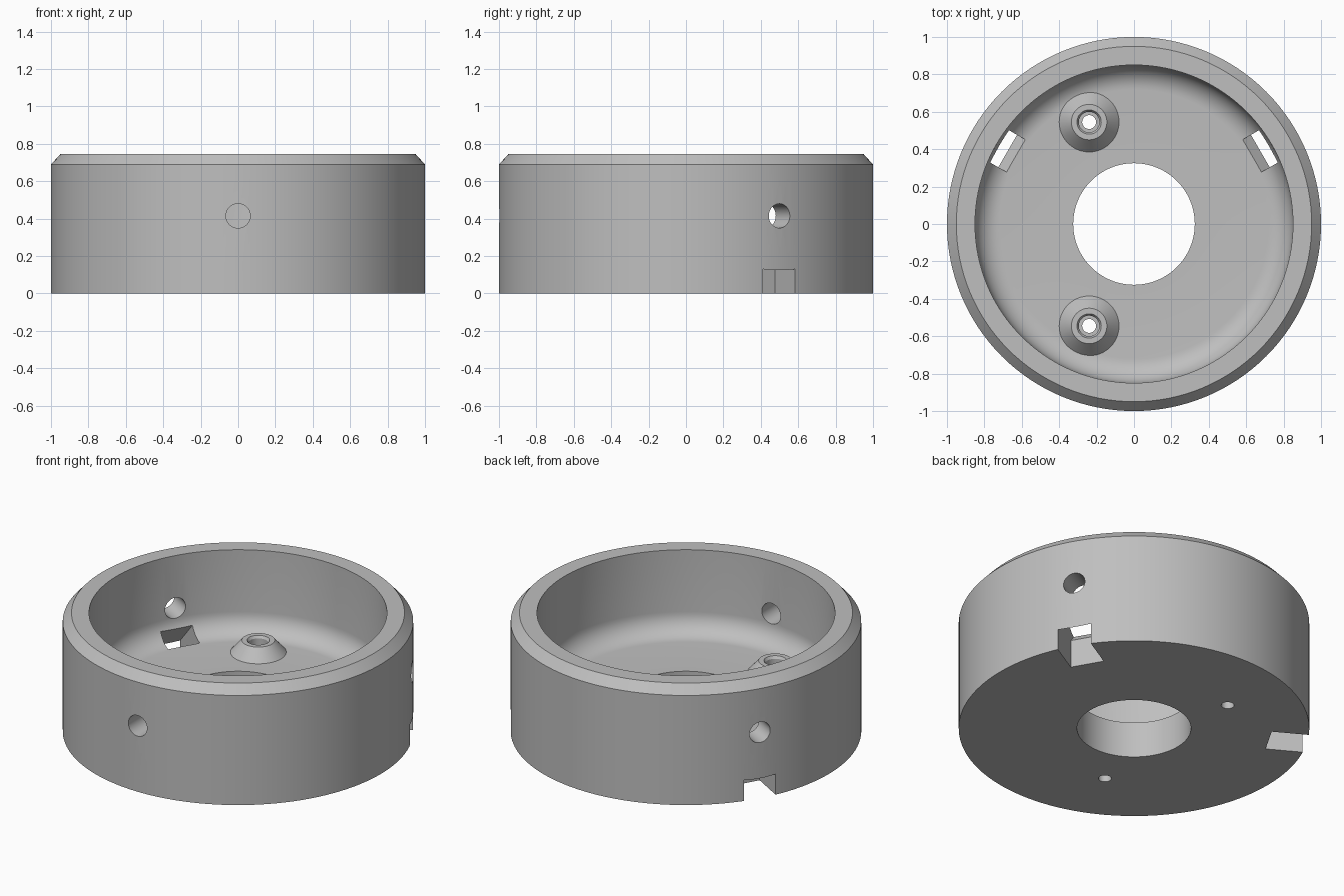
import bpy
import bmesh
from math import pi, cos, sin, radians
from mathutils import Matrix, Vector

if "Cube" in bpy.data.objects:
    bpy.data.objects.remove(bpy.data.objects["Cube"])

grey = bpy.data.materials.new("plain_grey")
grey.use_nodes = True
colour = (0.52, 0.52, 0.52, 1)
grey.diffuse_color = colour
grey.node_tree.nodes["Principled BSDF"].inputs["Base Color"].default_value = colour

FLOOR = 0.225
FILLET = 0.13
INNER = 0.85


def to_object(bm, name):
    mesh = bpy.data.meshes.new(name)
    bm.to_mesh(mesh)
    bm.free()
    mesh.materials.append(grey)
    ob = bpy.data.objects.new(name, mesh)
    bpy.context.collection.objects.link(ob)
    return ob


def lathe(name, profile, steps, closed):
    """Turn an (r, z) profile around the z axis."""
    bm = bmesh.new()
    verts = [bm.verts.new((r, 0, z)) for r, z in profile]
    pairs = list(zip(verts, verts[1:]))
    if closed:
        pairs.append((verts[-1], verts[0]))
    edges = [bm.edges.new(p) for p in pairs]
    bmesh.ops.spin(bm, geom=verts + edges, cent=(0, 0, 0), axis=(0, 0, 1),
                   angle=2 * pi, steps=steps, use_duplicate=False)
    bmesh.ops.remove_doubles(bm, verts=bm.verts, dist=1e-5)
    bmesh.ops.recalc_face_normals(bm, faces=bm.faces)
    return to_object(bm, name)


def rod(name, radius, length, matrix):
    bm = bmesh.new()
    bmesh.ops.create_cone(bm, cap_ends=True, segments=40, radius1=radius,
                          radius2=radius, depth=length, matrix=matrix)
    return to_object(bm, name)


def slot(name, angle):
    """Prism with a stepped, rising section, pointing outward at an angle."""
    section = [(0.78, -0.05), (0.78, 0.175), (0.68, 0.275),
               (0.68, 0.445), (1.1, 0.025), (1.1, -0.05)]
    bm = bmesh.new()
    face = bm.faces.new([bm.verts.new((r, -0.1, z)) for r, z in section])
    ext = bmesh.ops.extrude_face_region(bm, geom=[face])
    moved = [g for g in ext["geom"] if isinstance(g, bmesh.types.BMVert)]
    bmesh.ops.translate(bm, verts=moved, vec=Vector((0, 0.2, 0)))
    bmesh.ops.recalc_face_normals(bm, faces=bm.faces)
    bm.transform(Matrix.Rotation(angle, 4, "Z"))
    return to_object(bm, name)


def smooth(ob):
    bpy.ops.object.select_all(action="DESELECT")
    ob.select_set(True)
    bpy.context.view_layer.objects.active = ob
    bpy.ops.object.shade_smooth_by_angle(angle=radians(25))


# Cup with a central opening, chamfered rim and filleted floor
fillet = [(INNER - FILLET + FILLET * cos(a), FLOOR + FILLET - FILLET * sin(a))
          for a in (i * pi / 20 for i in range(11))]
body = lathe("cup_body", [(0.325, 0), (1, 0), (1, 0.69), (0.95, 0.745),
                          (INNER, 0.745)] + fillet + [(0.325, FLOOR)], 128, True)

# Cutters: three side holes, two cable slots, two screw holes
cutters = []
for a in (radians(30), radians(150), radians(270)):
    m = (Matrix.Rotation(a, 4, "Z") @ Matrix.Translation((0.92, 0, 0.415))
         @ Matrix.Rotation(pi / 2, 4, "Y"))
    cutters.append(rod("side_hole_cutter", 0.065, 0.4, m))
for a in (radians(30), radians(150)):
    cutters.append(slot("slot_cutter", a))
boss_spots = [(-0.24, y, 0) for y in (-0.545, 0.545)]
for spot in boss_spots:
    cutters.append(rod("screw_hole_cutter", 0.037, 1, Matrix.Translation(spot)))

bpy.context.view_layer.objects.active = body
for cutter in cutters:
    cutter.hide_render = True
    mod = body.modifiers.new("cut", "BOOLEAN")
    mod.operation = "DIFFERENCE"
    mod.solver = "EXACT"
    mod.object = cutter
    bpy.ops.object.modifier_apply(modifier=mod.name)
for cutter in cutters:
    bpy.data.objects.remove(cutter)
smooth(body)

# Conical screw bosses with a recessed seat
for label, spot in zip(("front", "back"), boss_spots):
    boss = lathe(label + "_screw_boss",
                 [(0.16, FLOOR), (0.095, 0.3), (0.065, 0.3),
                  (0.055, 0.285), (0.055, FLOOR)], 48, False)
    boss.location = spot
    # Open shell: make sure the flared side faces outward
    bm = bmesh.new()
    bm.from_mesh(boss.data)
    top = max(bm.faces, key=lambda f: f.calc_center_median().z)
    if top.normal.z < 0:
        bmesh.ops.reverse_faces(bm, faces=bm.faces)
    bm.to_mesh(boss.data)
    bm.free()
    smooth(boss)
